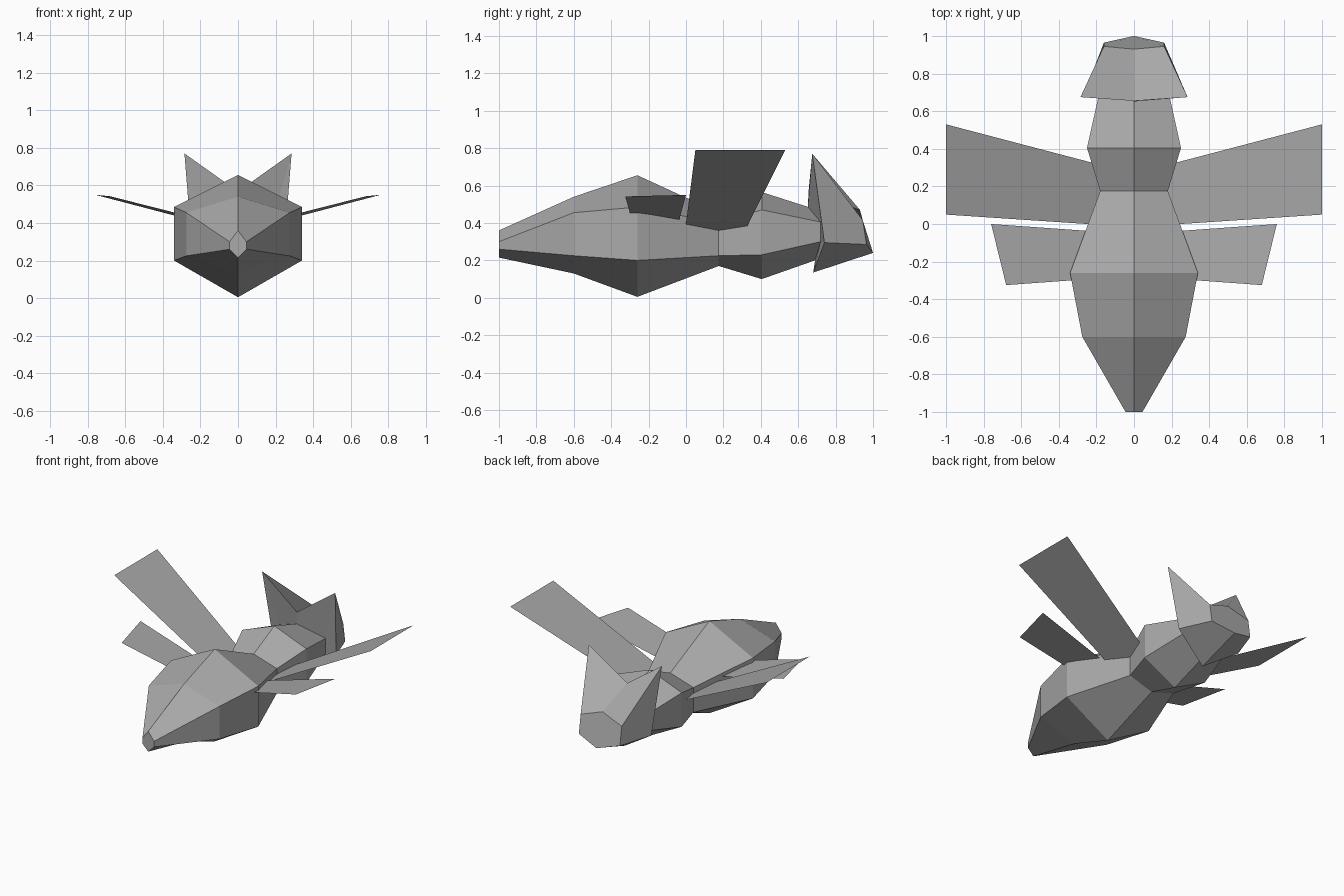
import bpy
import bmesh

cube = bpy.data.objects.get("Cube")
if cube:
    bpy.data.objects.remove(cube, do_unlink=True)

grey = bpy.data.materials.new("plain grey")
grey.use_nodes = True
colour = (0.4, 0.4, 0.4, 1)
grey.diffuse_color = colour
grey.node_tree.nodes["Principled BSDF"].inputs["Base Color"].default_value = colour


def finish(name, bm):
    mesh = bpy.data.meshes.new(name)
    bm.to_mesh(mesh)
    bm.free()
    mesh.materials.append(grey)
    obj = bpy.data.objects.new(name, mesh)
    bpy.context.collection.objects.link(obj)
    return obj


def ring(top, upper, lower, bottom):
    """Six-sided section: (y, z) on the centre line, (x, y, z) at the sides."""
    (ux, uy, uz), (lx, ly, lz) = upper, lower
    return [(0, *top), (ux, uy, uz), (lx, ly, lz),
            (0, *bottom), (-lx, ly, lz), (-ux, uy, uz)]


def flat_ring(y, x, top, upper, lower, bottom):
    return ring((y, top), (x, y, upper), (x, y, lower), (y, bottom))


def loft(name, sections):
    """Closed skin through the sections, with both ends capped."""
    bm = bmesh.new()
    loops = [[bm.verts.new(p) for p in s] for s in sections]
    for a, b in zip(loops, loops[1:]):
        for i in range(len(a)):
            j = (i + 1) % len(a)
            bm.faces.new((a[i], a[j], b[j], b[i]))
    bm.faces.new(loops[0][::-1])
    bm.faces.new(loops[-1])
    bmesh.ops.recalc_face_normals(bm, faces=bm.faces[:])
    return finish(name, bm)


# Faceted body, flaring into the eared cup and closed by a small flat cap
neck = ring((0.652, 0.486), (0.18, 0.72, 0.405), (0.18, 0.72, 0.30), (0.69, 0.20))
rim = ring((0.655, 0.567), (0.285, 0.675, 0.77), (0.247, 0.74, 0.295), (0.68, 0.135))
cap = ring((0.93, 0.47), (0.16, 0.945, 0.415), (0.16, 0.965, 0.285), (1.0, 0.24))
loft("body", [
    flat_ring(-1.00, 0.045, 0.36, 0.30, 0.26, 0.215),
    flat_ring(-0.60, 0.275, 0.54, 0.455, 0.225, 0.13),
    flat_ring(-0.26, 0.34, 0.655, 0.485, 0.20, 0.005),
    flat_ring(0.175, 0.18, 0.455, 0.40, 0.225, 0.17),
    flat_ring(0.405, 0.25, 0.565, 0.47, 0.23, 0.10),
    neck, rim, cap])


# Paper-thin wings, mirrored across the body
def wings(name, corners):
    bm = bmesh.new()
    bm.faces.new([bm.verts.new(p) for p in corners])
    obj = finish(name, bm)
    obj.modifiers.new("mirror", 'MIRROR').use_mirror_merge = False


wings("large_wings", [(0.1, -0.01, 0.318), (1, 0.05, 0.79),
                      (1, 0.53, 0.79), (0.1, 0.294, 0.318)])
wings("small_wings", [(0.1, -0.283, 0.395), (0.68, -0.325, 0.542),
                      (0.76, 0, 0.55), (0.1, -0.047, 0.377)])
